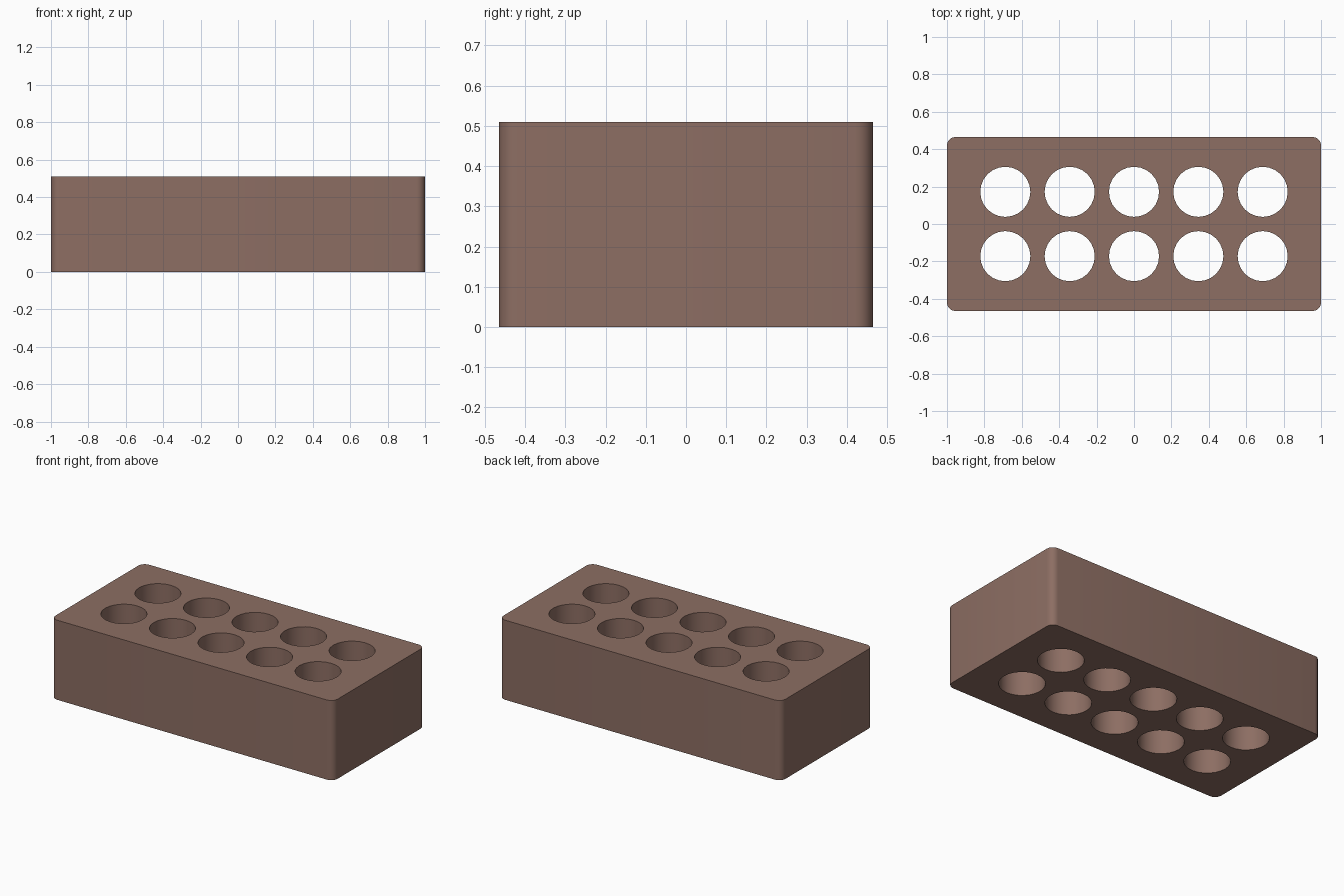
import bpy, bmesh, math
from mathutils import Matrix

if "Cube" in bpy.data.objects:
    bpy.data.objects.remove(bpy.data.objects["Cube"])

L, W, H = 2.0, 0.93, 0.51
CORNER, HOLE_R, PITCH = 0.045, 0.134, 0.344

clay = bpy.data.materials.new("brown clay")
clay.diffuse_color = (0.266, 0.156, 0.125, 1)
clay.use_nodes = True
clay.node_tree.nodes["Principled BSDF"].inputs["Base Color"].default_value = clay.diffuse_color


def make_object(name, bm):
    mesh = bpy.data.meshes.new(name)
    bm.to_mesh(mesh)
    bm.free()
    mesh.materials.append(clay)
    obj = bpy.data.objects.new(name, mesh)
    bpy.context.collection.objects.link(obj)
    return obj


# Brick body: box with rounded vertical corners
bm = bmesh.new()
bmesh.ops.create_cube(bm, size=1, matrix=Matrix.Translation((0, 0, H / 2)) @ Matrix.Diagonal((L, W, H, 1)))
upright = [e for e in bm.edges if abs(e.verts[0].co.z - e.verts[1].co.z) > 0.1]
bmesh.ops.bevel(bm, geom=upright, offset=CORNER, segments=5, profile=0.5, affect='EDGES')
brick = make_object("brick", bm)

# Hole cutter: two rows of five cylinders
bm = bmesh.new()
for i in range(-2, 3):
    for side in (-0.5, 0.5):
        bmesh.ops.create_cone(bm, cap_ends=True, segments=24, radius1=HOLE_R, radius2=HOLE_R, depth=H * 2,
                              matrix=Matrix.Translation((i * PITCH, side * PITCH, H / 2)))
cutter = make_object("hole_cutter", bm)
cutter.hide_render = True

# Cut the through holes
mod = brick.modifiers.new("holes", 'BOOLEAN')
mod.operation = 'DIFFERENCE'
mod.solver = 'EXACT'
mod.object = cutter
bpy.context.view_layer.objects.active = brick
brick.select_set(True)
bpy.ops.object.modifier_apply(modifier=mod.name)
bpy.data.objects.remove(cutter)
bpy.ops.object.shade_smooth_by_angle(angle=math.radians(35))
